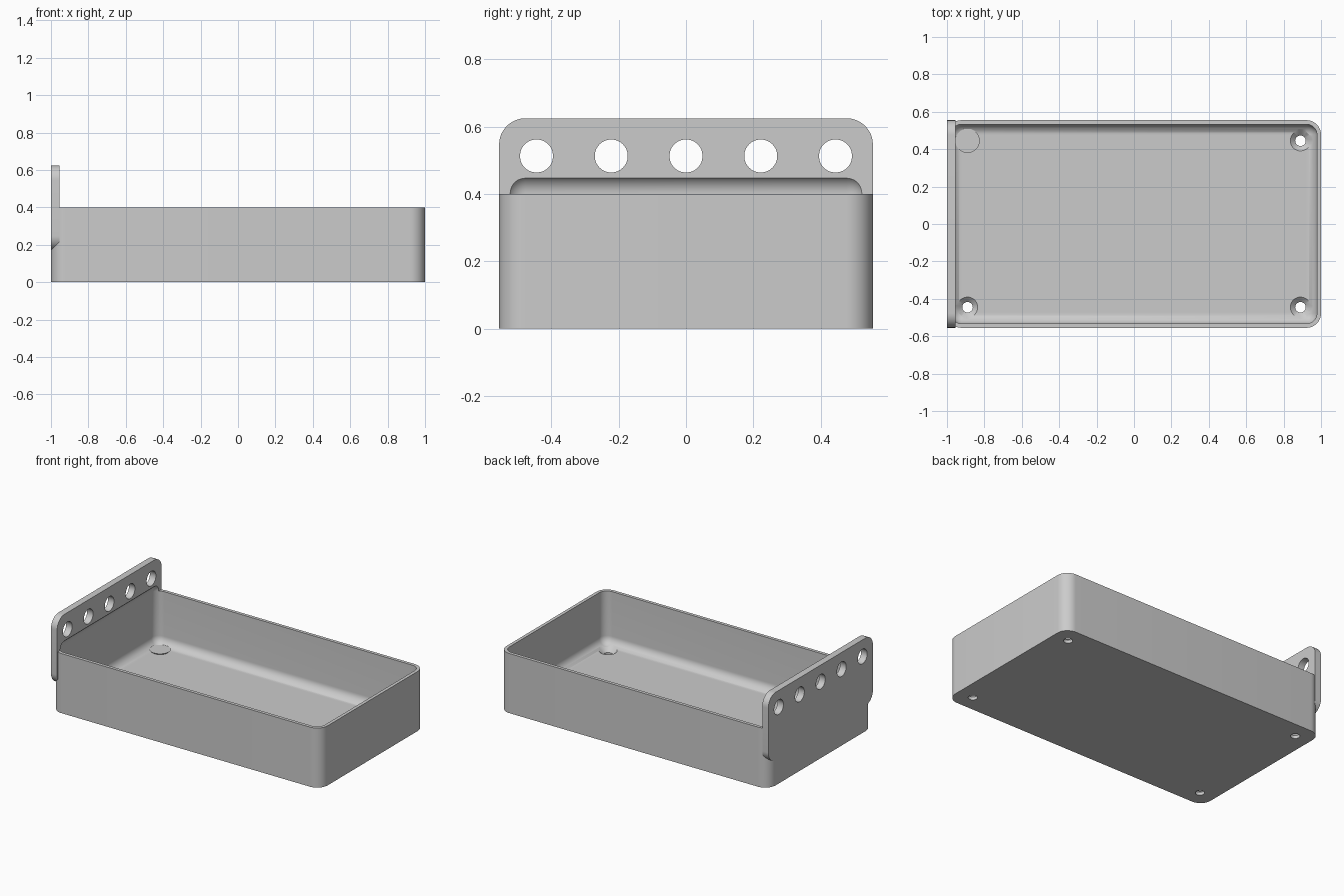
import bpy, bmesh, math
from mathutils import Matrix, Vector

cube = bpy.data.objects.get("Cube")
if cube:
    bpy.data.objects.remove(cube, do_unlink=True)

grey = bpy.data.materials.new("light_grey")
grey.use_nodes = True
COLOR = (0.6, 0.6, 0.6, 1)
grey.diffuse_color = COLOR
grey.node_tree.nodes["Principled BSDF"].inputs["Base Color"].default_value = COLOR

HALF_Y, HEIGHT, RADIUS = 0.555, 0.4, 0.078
WALL, FLOOR, PLATE = 0.022, 0.045, 0.045


def finish(bm, name):
    mesh = bpy.data.meshes.new(name)
    bm.to_mesh(mesh)
    bm.free()
    mesh.materials.append(grey)
    obj = bpy.data.objects.new(name, mesh)
    bpy.context.collection.objects.link(obj)
    return obj


def rounded_box(name, lo, hi, radius, axis=None):
    """Box with rounded edges: all of them, or only those along one axis."""
    bm = bmesh.new()
    bmesh.ops.create_cube(bm, size=1)
    for v in bm.verts:
        v.co = [hi[i] if v.co[i] > 0 else lo[i] for i in range(3)]
    edges = [e for e in bm.edges if axis is None
             or abs((e.verts[0].co - e.verts[1].co)[axis]) > 1e-4]
    bmesh.ops.bevel(bm, geom=edges, offset=radius, segments=12,
                    profile=0.5, affect='EDGES')
    return finish(bm, name)


def cone(name, center, r1, r2, depth, turn=Matrix()):
    bm = bmesh.new()
    bmesh.ops.create_cone(bm, cap_ends=True, segments=48, radius1=r1, radius2=r2,
                          depth=depth, matrix=Matrix.Translation(center) @ turn)
    return finish(bm, name)


def combine(target, tool, operation):
    mod = target.modifiers.new(operation.lower(), 'BOOLEAN')
    mod.operation, mod.solver, mod.object = operation, 'EXACT', tool
    bpy.context.view_layer.objects.active = target
    bpy.ops.object.modifier_apply(modifier=mod.name)
    bpy.data.objects.remove(tool, do_unlink=True)


# Outer tray and the upright plate at its end
tray = rounded_box("tray", (-1, -HALF_Y, 0), (1, HALF_Y, HEIGHT), RADIUS, axis=2)
plate = rounded_box("hanging_plate", (-1, -HALF_Y, 0.17), (-1 + PLATE, HALF_Y, 0.625),
                    RADIUS, axis=0)
combine(tray, plate, 'UNION')

# Rounded cavity, which also scoops into the plate above the rim
inner = HALF_Y - WALL
cavity = rounded_box("cavity", (-1 + WALL, -inner, FLOOR), (1 - WALL, inner, 0.458),
                     RADIUS - WALL)
combine(tray, cavity, 'DIFFERENCE')

# Row of round holes through the plate
for i in range(-2, 3):
    hole = cone("plate_hole", Vector((-0.98, i * 0.222, 0.513)), 0.049, 0.049, 0.2,
                Matrix.Rotation(math.pi / 2, 4, 'Y'))
    combine(tray, hole, 'DIFFERENCE')

# Countersunk screw holes in the floor corners
for x in (-0.89, 0.89):
    for y in (-0.445, 0.445):
        combine(tray, cone("screw_hole", Vector((x, y, 0)), 0.028, 0.028, 0.2), 'DIFFERENCE')
        sink = cone("countersink", Vector((x, y, 0.035)), 0.022, 0.065, 0.04)
        combine(tray, sink, 'DIFFERENCE')

bpy.ops.object.select_all(action='DESELECT')
tray.select_set(True)
bpy.context.view_layer.objects.active = tray
bpy.ops.object.shade_smooth_by_angle(angle=math.radians(30))
